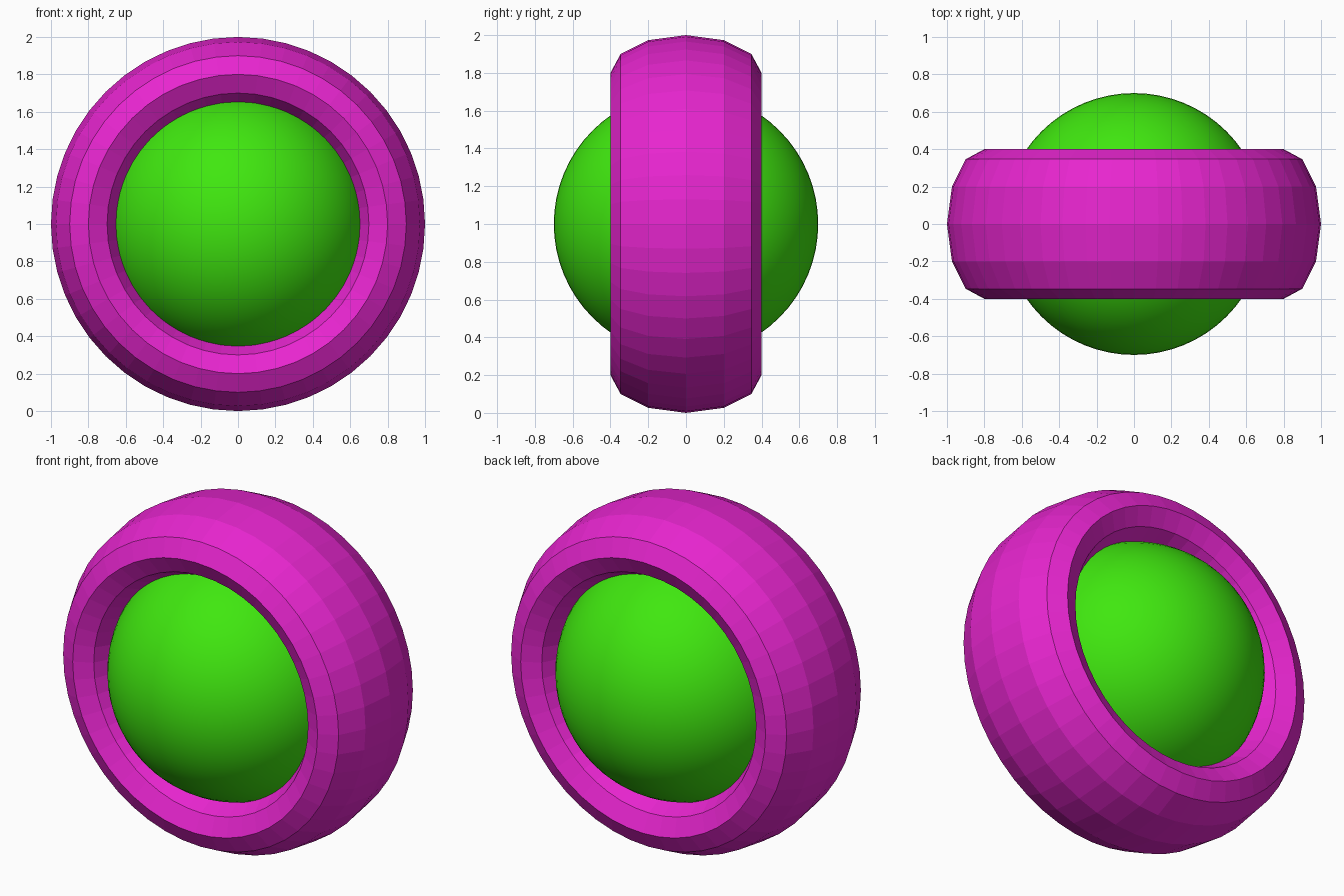
import bpy, bmesh, math

if "Cube" in bpy.data.objects:
    bpy.data.objects.remove(bpy.data.objects["Cube"])


def material(name, color):
    m = bpy.data.materials.new(name)
    m.diffuse_color = (*color, 1)
    m.use_nodes = True
    m.node_tree.nodes["Principled BSDF"].inputs["Base Color"].default_value = m.diffuse_color
    return m


def add_object(name, bm, mat, smooth):
    bmesh.ops.recalc_face_normals(bm, faces=bm.faces[:])
    for f in bm.faces:
        f.smooth = smooth
    me = bpy.data.meshes.new(name)
    bm.to_mesh(me)
    bm.free()
    me.materials.append(mat)
    ob = bpy.data.objects.new(name, me)
    ob.location = (0, 0, 1)
    bpy.context.collection.objects.link(ob)
    return ob


magenta = material("magenta", (0.80, 0.0185, 0.624))
green = material("green", (0.051, 0.80, 0.0048))

# Faceted ring around the y axis, stretched to twice its thickness in depth
MAJOR, MINOR = 48, 12
bm = bmesh.new()
rings = []
for i in range(MAJOR):
    a = 2 * math.pi * i / MAJOR
    ring = []
    for j in range(MINOR):
        b = 2 * math.pi * j / MINOR
        r = 0.8 + 0.2 * math.cos(b)
        ring.append(bm.verts.new((r * math.cos(a), 0.4 * math.sin(b), r * math.sin(a))))
    rings.append(ring)
for i in range(MAJOR):
    p, q = rings[i], rings[(i + 1) % MAJOR]
    for j in range(MINOR):
        k = (j + 1) % MINOR
        bm.faces.new((p[j], p[k], q[k], q[j]))
add_object("outer_ring", bm, magenta, False)

# Smooth ball held inside the ring
bm = bmesh.new()
bmesh.ops.create_uvsphere(bm, u_segments=64, v_segments=32, radius=0.7)
add_object("centre_ball", bm, green, True)
